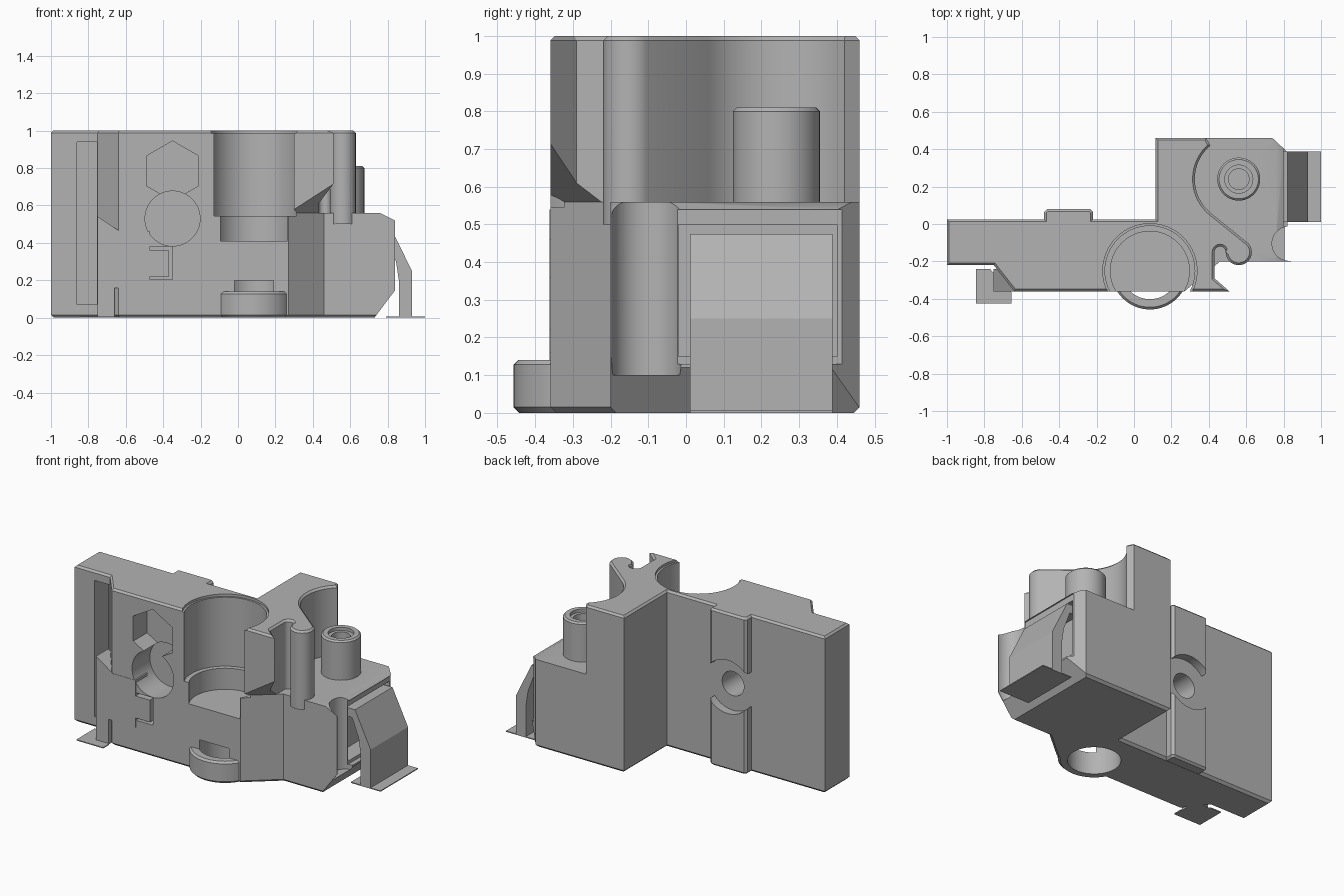
import bpy, bmesh, math

if "Cube" in bpy.data.objects:
    bpy.data.objects.remove(bpy.data.objects["Cube"], do_unlink=True)

grey = bpy.data.materials.new("plain grey")
grey.use_nodes = True
tone = (0.45, 0.45, 0.45, 1)
grey.diffuse_color = tone
grey.node_tree.nodes["Principled BSDF"].inputs["Base Color"].default_value = tone


def finish(name, bm):
    bmesh.ops.recalc_face_normals(bm, faces=bm.faces)
    mesh = bpy.data.meshes.new(name)
    bm.to_mesh(mesh)
    bm.free()
    mesh.materials.append(grey)
    obj = bpy.data.objects.new(name, mesh)
    bpy.context.collection.objects.link(obj)
    return obj


def prism(name, pts, axis, a, b, top=0, bottom=0):
    """Extrude a 2D outline along an axis, with optional chamfered rims."""
    place = {"x": lambda u, v, w: (w, u, v),
             "y": lambda u, v, w: (u, w, v),
             "z": lambda u, v, w: (u, v, w)}[axis]
    bm = bmesh.new()
    rings = [[bm.verts.new(place(u, v, w)) for u, v in pts] for w in (a, b)]
    caps = [bm.faces.new(r) for r in rings]
    n = len(pts)
    for i in range(n):
        j = (i + 1) % n
        bm.faces.new((rings[0][i], rings[0][j], rings[1][j], rings[1][i]))
    bmesh.ops.recalc_face_normals(bm, faces=bm.faces)
    for cap, size in zip(caps, (bottom, top)):
        if size:
            bmesh.ops.bevel(bm, geom=list(cap.edges), offset=size, segments=1,
                            affect='EDGES', clamp_overlap=False)
    return finish(name, bm)


def arc(cx, cy, r, start, end, n=16):
    angles = [math.radians(start + (end - start) * i / n) for i in range(n + 1)]
    return [(cx + r * math.cos(t), cy + r * math.sin(t)) for t in angles]


def disc(name, centre, r, axis, a, b, n=64, turn=0, **rims):
    return prism(name, arc(*centre, r, turn, turn + 360, n)[:-1], axis, a, b, **rims)


def box(name, x, y, z):
    return prism(name, [(x[0], y[0]), (x[1], y[0]), (x[1], y[1]), (x[0], y[1])], "z", *z)


def combine(target, tool, operation):
    bpy.context.view_layer.objects.active = target
    mod = target.modifiers.new("join", 'BOOLEAN')
    mod.operation, mod.object, mod.solver = operation, tool, 'EXACT'
    bpy.ops.object.modifier_apply(modifier=mod.name)
    bpy.data.objects.remove(tool, do_unlink=True)


def smooth(obj):
    bpy.ops.object.select_all(action='DESELECT')
    obj.select_set(True)
    bpy.context.view_layer.objects.active = obj
    bpy.ops.object.shade_smooth_by_angle(angle=math.radians(28))


# Plan outlines shared by the lower block and the taller upper wall
plate = [(-0.64, -0.36), (-0.75, -0.22), (-1, -0.22), (-1, 0.025), (0.115, 0.025), (0.115, 0.46)]
lower = plate + [(0.74, 0.46), (0.82, 0.385), (0.82, -0.1), (0.84, -0.2), (0.46, -0.2), (0.27, -0.36)]
upper = (plate + [(0.385, 0.46)]
         + arc(0.56, 0.24, 0.235, 130, 230)       # hollow around the post
         + arc(0.56, -0.15, 0.07, 40, -180)       # rounded hook
         + arc(0.46, -0.15, 0.03, 0, 180, 8)      # cable notch
         + [(0.43, -0.29), (0.51, -0.36)])
body = prism("carriage_body", lower, "z", 0, 0.56, bottom=0.015)
wall = prism("wall", upper, "z", 0.5, 1, top=0.012)

# Sloped underside of the front prong
c, s = 0.765, 0.644
slope = prism("slope", [(0, 0.4), (0.3, 0.4), (0.3, 0.86), (0, 0.56)], "y", -0.15, 0.235)
for v in slope.data.vertices:
    out, along = v.co.x, v.co.y
    v.co.x, v.co.y = 0.27 + along * c + out * s, -0.36 + along * s - out * c
flip = bmesh.new()
flip.from_mesh(slope.data)
bmesh.ops.recalc_face_normals(flip, faces=flip.faces)
flip.to_mesh(slope.data)
flip.free()
combine(wall, slope, 'DIFFERENCE')
combine(body, wall, 'UNION')

# Added solids: bore lip, back rib, screw post
bore = (0.085, -0.25)
post = (0.56, 0.24)
hole = (-0.35, 0.53)
combine(body, disc("lip", bore, 0.207, "z", 0, 0.14, top=0.012, bottom=0.015), 'UNION')
rib = prism("rib", [(-0.48, 0), (-0.48, 0.065), (-0.465, 0.08), (-0.235, 0.08), (-0.22, 0.065), (-0.22, 0)],
            "z", 0, 1, top=0.012, bottom=0.012)
combine(rib, disc("rib_gap", hole, 0.17, "y", -0.1, 0.2), 'DIFFERENCE')
combine(body, rib, 'UNION')
combine(body, disc("post", post, 0.115, "z", 0.5, 0.81, top=0.01), 'UNION')

cutters = [
    # stepped vertical bore
    disc("bore_rim", bore, 0.252, "z", 0.985, 1.1),
    disc("bore_top", bore, 0.24, "z", 0.545, 1.1),
    disc("bore_mid", bore, 0.211, "z", 0.41, 0.6),
    disc("bore_low", bore, 0.195, "z", 0.13, 0.5),
    disc("bore_end", bore, 0.152, "z", -0.1, 0.2),
    # post hole
    disc("post_rim", post, 0.075, "z", 0.79, 0.9),
    disc("post_hole", post, 0.055, "z", 0.4, 0.9),
    # screw hole with its nut trap and neck
    disc("screw_hole", hole, 0.077, "y", -0.6, 0.3),
    disc("screw_head", hole, 0.147, "y", -0.6, -0.18),
    disc("nut_trap", (-0.35, 0.785), 0.16, "y", -0.6, -0.22, 6, 30),
    box("neck", (-0.41, -0.29), (-0.6, -0.22), (0.6, 0.72)),
    # belt slot in the stepped left end
    box("belt_slot", (-0.86, -0.755), (-0.5, -0.08), (0.07, 0.94)),
    # recess behind the front support
    box("tab_recess", (-0.485, -0.35), (-0.5, -0.28), (0.205, 0.38)),
    # side pocket, fluted front corner, chamfered right end
    box("pocket_frame", (0.79, 1), (-0.05, 0.44), (0.13, 0.54)),
    box("pocket", (0.68, 1), (-0.02, 0.4), (0.15, 0.5)),
    disc("flute", (0.83, -0.105), 0.092, "z", 0.1, 0.7),
    prism("end_chamfer", [(0.72, -0.013), (0.95, -0.013), (0.95, 0.293)], "y", -0.6, 0.6),
    prism("end_top", [(0.74, 0.57), (0.95, 0.57), (0.95, 0.465)], "y", -0.6, 0.6),
]
for cutter in cutters:
    combine(body, cutter, 'DIFFERENCE')
smooth(body)

# Front support: stepped slab filling the cut corner, with its foot
prism("front_support", [(-0.75, 0), (-0.66, 0), (-0.66, 0.16), (-0.47, 0.16), (-0.47, 0.22), (-0.37, 0.22),
                        (-0.37, 0.36), (-0.47, 0.36), (-0.47, 0.46), (-0.63, 0.46), (-0.75, 0.54)],
      "y", -0.362, -0.24)
prism("front_support_foot", [(-0.845, -0.24), (-0.845, -0.425), (-0.655, -0.425), (-0.655, -0.365),
                             (-0.77, -0.24)], "z", 0, 0.006)

# Side support: leaning slab that props the pocket roof, with its foot
prism("side_support", [(0.86, 0), (0.93, 0), (0.93, 0.25), (0.82, 0.475), (0.74, 0.475), (0.74, 0.42),
                       (0.8, 0.42), (0.845, 0.3), (0.86, 0.2)], "y", 0.01, 0.388)
box("side_support_foot", (0.79, 1), (0.01, 0.388), (0, 0.006))
